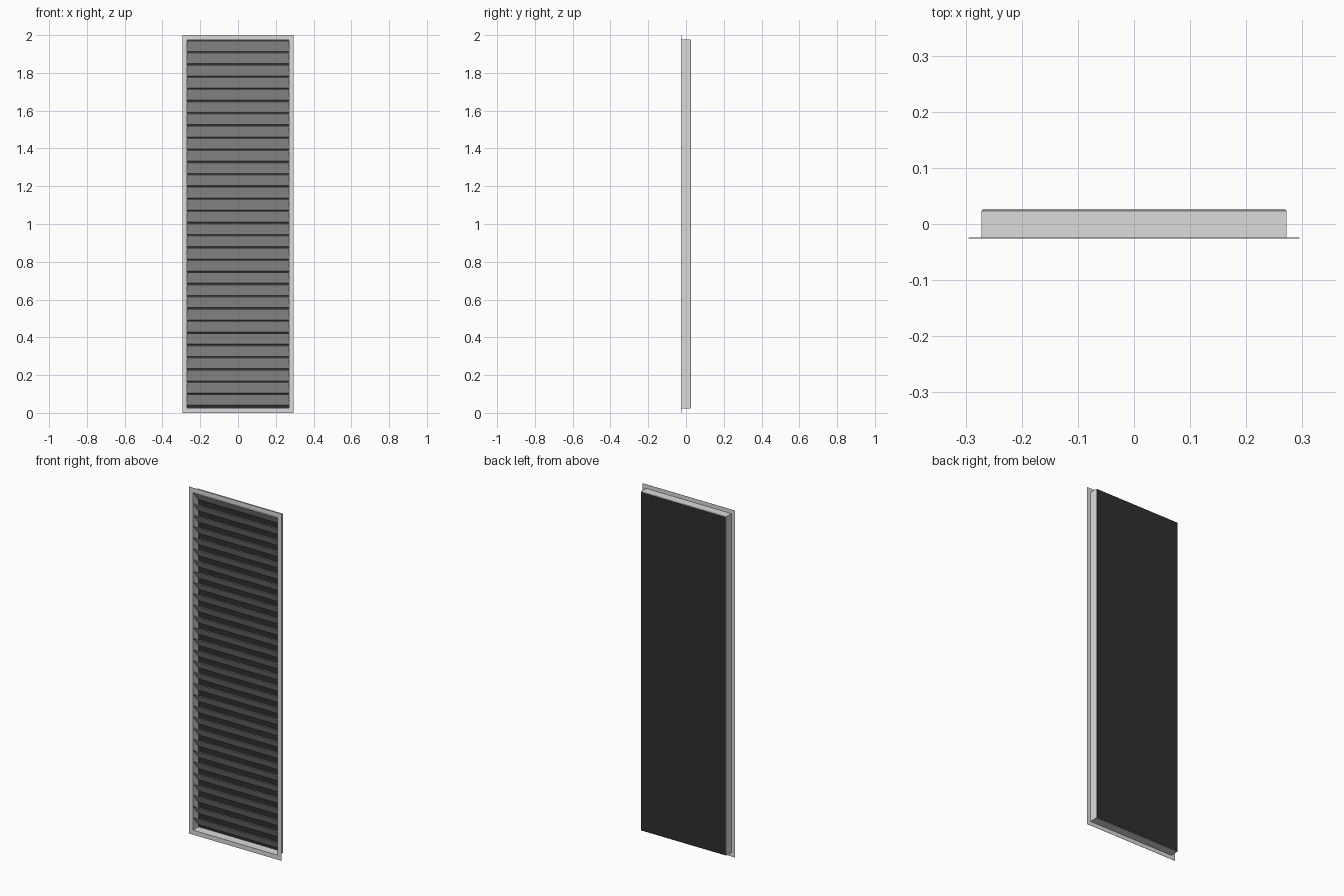
import bpy
import bmesh

cube = bpy.data.objects.get("Cube")
if cube:
    bpy.data.objects.remove(cube, do_unlink=True)

HALF_W, HEIGHT = 0.295, 2.0
FRONT, BACK = -0.026, 0.026
RIM = 0.023          # flange width around the box
WALL = 0.003         # sheet thickness
CHAMFER = 0.002      # rear edge chamfer
SLATS = 30


def material(name, value):
    mat = bpy.data.materials.new(name)
    mat.use_nodes = True
    colour = (value, value, value, 1)
    mat.diffuse_color = colour
    mat.node_tree.nodes["Principled BSDF"].inputs["Base Color"].default_value = colour
    return mat


def finish(bm, name, mat):
    bmesh.ops.recalc_face_normals(bm, faces=bm.faces[:])
    mesh = bpy.data.meshes.new(name)
    bm.to_mesh(mesh)
    bm.free()
    mesh.materials.append(mat)
    obj = bpy.data.objects.new(name, mesh)
    bpy.context.collection.objects.link(obj)


def rectangle_sweep(name, profile, mat):
    """Sweep a closed (inset, y) profile around the rectangular outline."""
    bm = bmesh.new()
    rings = []
    for inset, y in profile:
        x, low, high = HALF_W - inset, inset, HEIGHT - inset
        rings.append([bm.verts.new((px, y, pz)) for px, pz in
                      ((-x, low), (x, low), (x, high), (-x, high))])
    for a, b in zip(rings, rings[1:] + rings[:1]):
        for i in range(4):
            j = (i + 1) % 4
            bm.faces.new((a[i], a[j], b[j], b[i]))
    finish(bm, name, mat)


def extrude_x(name, section, half, mat):
    """Solid with a (y, z) section running across the width."""
    bm = bmesh.new()
    face = bm.faces.new([bm.verts.new((-half, y, z)) for y, z in section])
    side = bmesh.ops.extrude_face_region(bm, geom=[face])
    moved = [v for v in side["geom"] if isinstance(v, bmesh.types.BMVert)]
    bmesh.ops.translate(bm, verts=moved, vec=(2 * half, 0, 0))
    finish(bm, name, mat)


metal = material("light grey metal", 0.71)
panel_dark = material("charcoal backing", 0.028)

# Flange and duct walls in one folded sheet, chamfered at the rear
inner = RIM + WALL
seat = BACK - 0.001
rectangle_sweep("frame", [
    (0, FRONT), (inner, FRONT), (inner, seat), (RIM + CHAMFER, seat),
    (RIM, seat - CHAMFER), (RIM, FRONT + WALL / 2), (0, FRONT + WALL / 2)], metal)

# Backing panel over the rear opening
edge = RIM + CHAMFER
extrude_x("back_panel", [
    (seat, edge), (BACK, edge),
    (BACK, HEIGHT - edge), (seat, HEIGHT - edge)], HALF_W - edge, panel_dark)

# Sloping slats, high at the front and low at the back
start, end = RIM + 0.012, HEIGHT - RIM - 0.004
pitch = (end - start) / SLATS
drop, thick = 0.056, 0.003
y_front, y_back = FRONT + 0.002, BACK - 0.004
for i in range(SLATS):
    top = start + (i + 1) * pitch - thick
    extrude_x(f"slat_{i + 1}", [
        (y_front, top), (y_front + thick * 0.75, top + thick * 0.65),
        (y_back + thick * 0.75, top - drop + thick * 0.65), (y_back, top - drop)],
        HALF_W - inner, metal)
